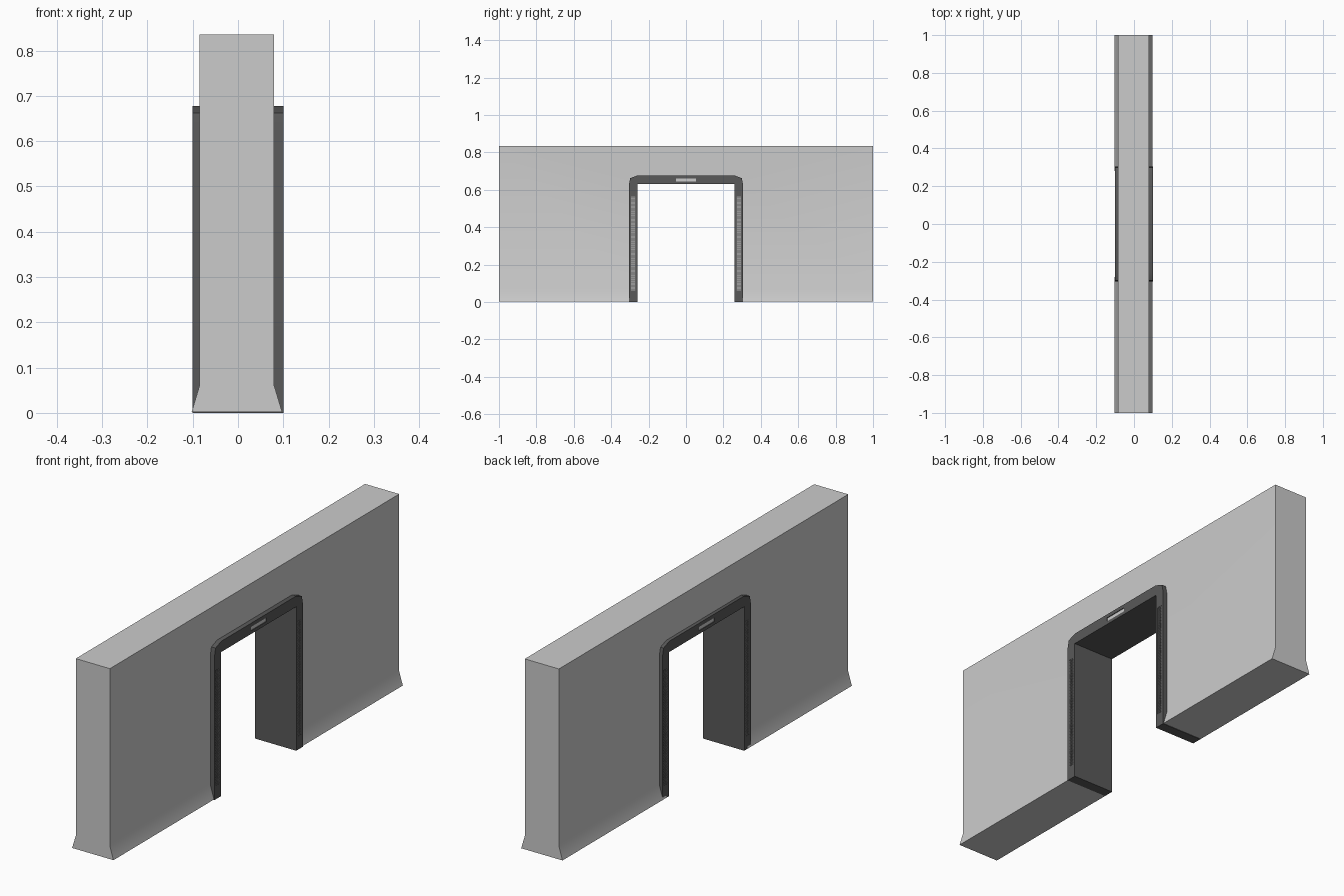
import bpy, bmesh
from mathutils import Vector

if "Cube" in bpy.data.objects:
    bpy.data.objects.remove(bpy.data.objects["Cube"])


def material(name, v):
    m = bpy.data.materials.new(name)
    m.diffuse_color = (v, v, v, 1)
    m.use_nodes = True
    m.node_tree.nodes["Principled BSDF"].inputs["Base Color"].default_value = m.diffuse_color
    return m


def add_object(name, bm, mat=None):
    bmesh.ops.recalc_face_normals(bm, faces=bm.faces)
    me = bpy.data.meshes.new(name)
    bm.to_mesh(me)
    bm.free()
    ob = bpy.data.objects.new(name, me)
    bpy.context.collection.objects.link(ob)
    if mat:
        me.materials.append(mat)
    return ob


def extrude(name, pts, vec, mat=None):
    bm = bmesh.new()
    f = bm.faces.new([bm.verts.new(p) for p in pts])
    r = bmesh.ops.extrude_face_region(bm, geom=[f])
    verts = [g for g in r["geom"] if isinstance(g, bmesh.types.BMVert)]
    bmesh.ops.translate(bm, verts=verts, vec=vec)
    return add_object(name, bm, mat)


def add_box(bm, lo, hi):
    vs = bmesh.ops.create_cube(bm, size=1)["verts"]
    lo, hi = Vector(lo), Vector(hi)
    bmesh.ops.scale(bm, verts=vs, vec=hi - lo)
    bmesh.ops.translate(bm, verts=vs, vec=(lo + hi) / 2)


def box_bm(*boxes):
    bm = bmesh.new()
    for lo, hi in boxes:
        add_box(bm, lo, hi)
    return bm


def cut(ob, cutter):
    mod = ob.modifiers.new("cut", "BOOLEAN")
    mod.operation = "DIFFERENCE"
    mod.solver = "EXACT"
    mod.object = cutter
    bpy.context.view_layer.objects.active = ob
    bpy.ops.object.modifier_apply(modifier=mod.name)
    bpy.data.objects.remove(cutter)


def smooth(ob, angle):
    bpy.ops.object.select_all(action="DESELECT")
    ob.select_set(True)
    bpy.context.view_layer.objects.active = ob
    bpy.ops.object.shade_smooth_by_angle(angle=angle)


dark = material("dark_metal", 0.1)
lattice_mat = material("grille_metal", 0.16)
light_mat = material("light_panel", 0.75)

# Wall: flared skirting profile along y, with a doorway cut out
half = [(0.1, 0.002), (0.0825, 0.06), (0.0825, 0.835)]
profile = half + [(-x, z) for x, z in reversed(half)]
wall = extrude("wall", [(x - 0.0025, -1, z) for x, z in profile], (0, 2, 0))
cut(wall, add_object("doorway_cutter",
                     box_bm(((-0.3, -0.28, -0.1), (0.3, 0.28, 0.65)))))
smooth(wall, 0.5)

# Door frame: portal outline with chamfered top corners, full wall depth
side = [(0.26, 0.63), (0.26, 0), (0.305, 0), (0.305, 0.63), (0.298, 0.662), (0.258, 0.677)]
outline = side + [(-y, z) for y, z in reversed(side)]
frame = extrude("door_frame", [(-0.1, y, z) for y, z in outline], (0.2, 0, 0), dark)

# Recesses for the side grilles and the overhead light, on both faces
DEPTH = 0.004
grilles = [(-0.294, -0.27), (0.27, 0.294)]
Z0, Z1 = 0.06, 0.565
recesses = []
for s in (-1, 1):
    xs = sorted((s * (0.1 - DEPTH), s * 0.11))
    for y0, y1 in grilles:
        recesses.append(((xs[0], y0, Z0), (xs[1], y1, Z1)))
    recesses.append(((xs[0], -0.054, 0.644), (xs[1], 0.054, 0.661)))
cut(frame, add_object("recess_cutter", box_bm(*recesses)))
smooth(frame, 0.5)

for s, face in ((-1, "left"), (1, "right")):
    def span(a, b):
        return sorted((s * a, s * b))

    # Overhead light
    a, b = span(0.094, 0.098)
    add_object("overhead_light_" + face,
               box_bm(((a, -0.053, 0.645), (b, 0.053, 0.660))), light_mat)

    # Side grilles: pale backing with a fine lattice in front
    for (y0, y1), end in zip(grilles, ("front", "back")):
        a, b = span(0.094, 0.0965)
        add_object(f"grille_backing_{face}_{end}",
                   box_bm(((a, y0, Z0), (b, y1, Z1))), light_mat)
        a, b = span(0.0965, 0.099)
        bars = []
        for i in range(5):
            y = y0 + 0.001 + (y1 - y0 - 0.002) * i / 4
            bars.append(((a, y - 0.001, Z0), (b, y + 0.001, Z1)))
        rows = 72
        for i in range(rows + 1):
            z = Z0 + 0.001 + (Z1 - Z0 - 0.002) * i / rows
            bars.append(((a, y0, z - 0.001), (b, y1, z + 0.001)))
        add_object(f"grille_lattice_{face}_{end}", box_bm(*bars), lattice_mat)
